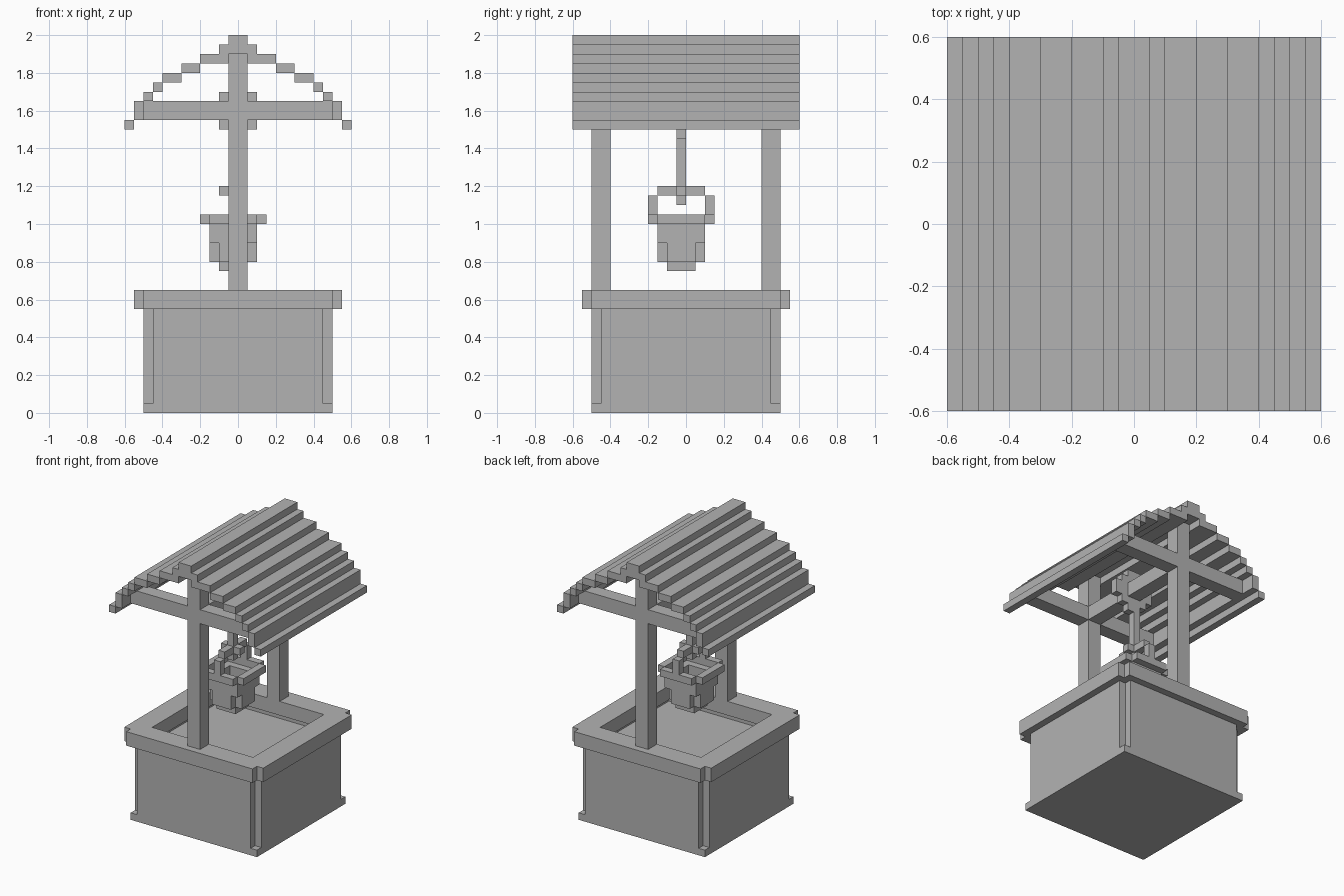
import bpy
import bmesh
from mathutils import Vector

old = bpy.data.objects.get("Cube")
if old:
    bpy.data.objects.remove(old, do_unlink=True)

# Single stone grey for the whole model
grey = bpy.data.materials.new("plain_grey")
grey.use_nodes = True
colour = (0.45, 0.45, 0.45, 1)
grey.diffuse_color = colour
grey.node_tree.nodes["Principled BSDF"].inputs["Base Color"].default_value = colour

U = 0.05  # edge of one block; all box sizes below are in blocks


def part(name, boxes):
    """One object from boxes given as ((x0, x1), (y0, y1), (z0, z1))."""
    bm = bmesh.new()
    for spans in boxes:
        low = Vector([s[0] for s in spans]) * U
        high = Vector([s[1] for s in spans]) * U
        for v in bmesh.ops.create_cube(bm, size=1)["verts"]:
            v.co = (low + high) / 2 + v.co * (high - low)
    mesh = bpy.data.meshes.new(name)
    bm.to_mesh(mesh)
    bm.free()
    mesh.materials.append(grey)
    obj = bpy.data.objects.new(name, mesh)
    bpy.context.collection.objects.link(obj)
    return obj


def both(a, b):
    """The span a..b and its mirror image."""
    return [(a, b), (-b, -a)]


def about(half, centre=0):
    return (centre - half, centre + half)


def ring(inner, outer, length, z, centre=0):
    """Four slabs round a square opening, leaving the outer corners notched."""
    long = about(length, centre)
    sides = [(a + centre, b + centre) for a, b in both(inner, outer)]
    return [(long, s, z) for s in sides] + [(s, long, z) for s in sides]


# Well: floor slab, notched walls, inner fill and overhanging rim
part("base_slab", [(about(10), about(10), (0, 1))])
part("well_walls", ring(9, 10, 9, (1, 11)))
part("well_fill", [(about(9), about(9), (1, 10))])
part("well_rim", ring(8, 11, 10, (11, 13)))

# Posts and crossbeams at front and back
for label, y in zip(("back", "front"), both(8, 10)):
    part(label + "_post", [(about(1), y, (13, 38))])
    part(label + "_crossbeam", [(about(10), y, (31, 33))])

# Axle with a round coil of rope
part("axle", [(about(1), about(8), (31, 33))])
part("rope_coil", [(about(r), (-1, 0), about(4 - r, 32)) for r in (1, 2, 3)])

# Stepped roof: ridge and mirrored boards
part("roof_ridge", [(about(1), about(12), (38, 40)),
                    (about(2), about(12), (38, 39))])
boards = [(1, 4, 37, 38), (4, 6, 36, 37), (6, 8, 35, 36), (8, 9, 34, 35),
          (9, 10, 33, 34), (10, 11, 31, 33), (11, 12, 30, 31)]
part("roof_boards", [(x, about(12), (low, high))
                     for a, b, low, high in boards for x in both(a, b)])

# Hanging rope and knot
part("rope", [((-1, 0), (-1, 0), (22, 30)), ((-2, 1), (-1, 0), (23, 24))])

# Bucket, centred on the rope
C = -0.5
part("bucket_body", ring(1.5, 2.5, 2.5, (18, 20), C)
     + ring(1.5, 2.5, 1.5, (16, 18), C))
part("bucket_bottom", [(about(1.5, C), about(1.5, C), (15, 16))])
part("bucket_rim", ring(2.5, 3.5, 2.5, (20, 21), C))
part("bucket_handle", [((-1, 0), about(2.5, C), (23, 24))]
     + [((-1, 0), (a + C, b + C), (20, 23)) for a, b in both(2.5, 3.5)])
